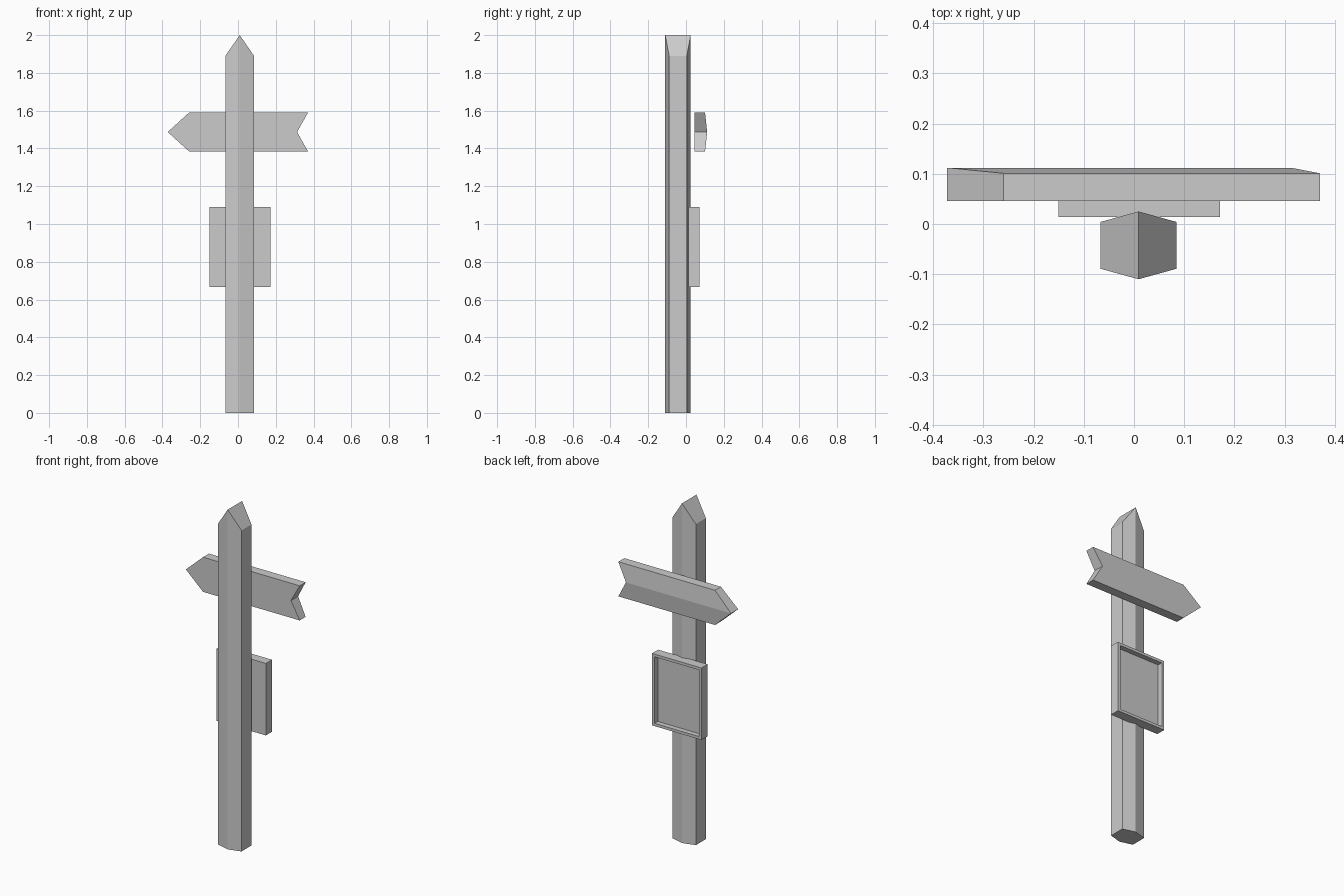
import bpy, bmesh
from mathutils import Vector

if "Cube" in bpy.data.objects:
    bpy.data.objects.remove(bpy.data.objects["Cube"])


def finish(name, bm):
    bmesh.ops.recalc_face_normals(bm, faces=bm.faces[:])
    mesh = bpy.data.meshes.new(name)
    bm.to_mesh(mesh)
    bm.free()
    obj = bpy.data.objects.new(name, mesh)
    bpy.context.collection.objects.link(obj)
    return obj


def prism(bm, lower, upper):
    """Side walls joining two matching outlines; returns both vertex rings."""
    a = [bm.verts.new(p) for p in lower]
    b = [bm.verts.new(p) for p in upper]
    n = len(a)
    for i in range(n):
        j = (i + 1) % n
        bm.faces.new((a[i], a[j], b[j], b[i]))
    return a, b


# Hexagonal post with a ridged, roof-like top
bm = bmesh.new()
CX = 0.009
hexagon = [(CX, -0.11), (CX + 0.076, -0.089), (CX + 0.076, 0.004),
           (CX, 0.025), (CX - 0.076, 0.004), (CX - 0.076, -0.089)]
base, top = prism(bm, [(x, y, 0) for x, y in hexagon],
                  [(x, y, 2.0 if x == CX else 1.89) for x, y in hexagon])
bm.faces.new(base)
bm.faces.new(top[0:4])
bm.faces.new(top[3:6] + top[0:1])
finish("post", bm)

# Arrow board: flat front, back folded along a horizontal ridge
bm = bmesh.new()
MID = 1.487
arrow = [(-0.372, MID), (-0.26, 1.385), (0.37, 1.385),
         (0.313, MID), (0.37, 1.589), (-0.26, 1.589)]
front, back = prism(bm, [(x, 0.046, z) for x, z in arrow],
                    [(x, 0.112 if z == MID else 0.101, z) for x, z in arrow])
for ring in (front, back):
    bm.faces.new(ring[0:4])
    bm.faces.new(ring[3:6] + ring[0:1])
finish("arrow_board", bm)

# Notice board: box with a recessed panel on the back
bm = bmesh.new()
bmesh.ops.create_cube(bm, size=1)
bmesh.ops.scale(bm, vec=(0.322, 0.057, 0.424), verts=bm.verts[:])
bmesh.ops.translate(bm, vec=(0.0105, 0.0425, 0.879), verts=bm.verts[:])
bm.normal_update()
panel = max(bm.faces, key=lambda f: f.calc_center_median().y)
bmesh.ops.inset_region(bm, faces=[panel], thickness=0.023)
walls = bmesh.ops.extrude_discrete_faces(bm, faces=[panel])
bmesh.ops.translate(bm, vec=Vector((0, -0.03, 0)), verts=walls["faces"][0].verts[:])
finish("notice_board", bm)
